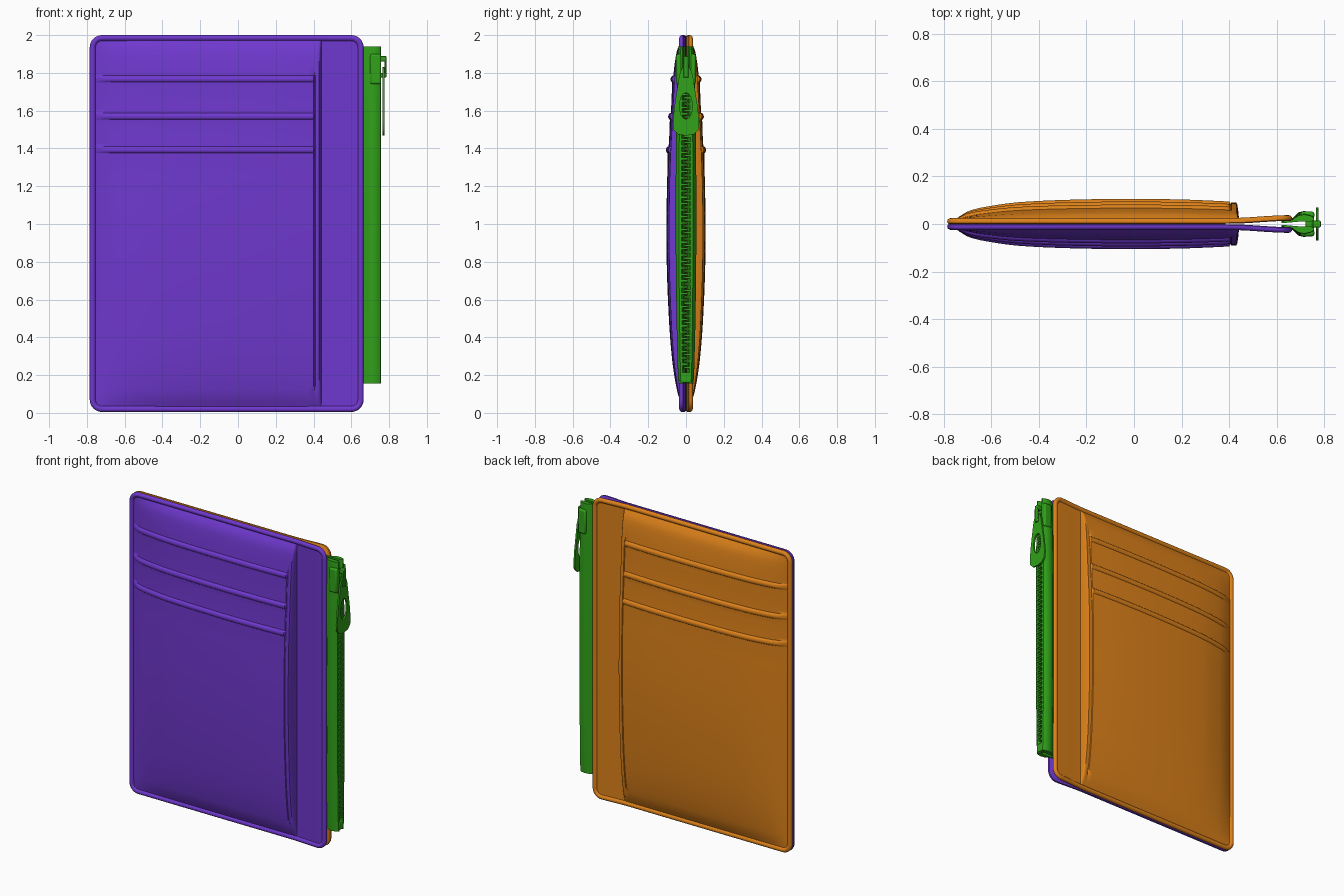
import bpy, bmesh, math

if "Cube" in bpy.data.objects:
    bpy.data.objects.remove(bpy.data.objects["Cube"])


def material(name, col):
    m = bpy.data.materials.new(name)
    m.diffuse_color = (*col, 1)
    m.use_nodes = True
    m.node_tree.nodes["Principled BSDF"].inputs["Base Color"].default_value = m.diffuse_color
    return m


PURPLE = material("purple", (0.16, 0.04, 0.62))
ORANGE = material("orange", (0.72, 0.22, 0.01))
GREEN = material("green", (0.03, 0.36, 0.01))


def make(name, verts, faces, mat, angle=40, bevel=0):
    me = bpy.data.meshes.new(name)
    me.from_pydata(verts, [], faces)
    bm = bmesh.new()
    bm.from_mesh(me)
    bmesh.ops.recalc_face_normals(bm, faces=bm.faces)
    bm.to_mesh(me)
    bm.free()
    me.materials.append(mat)
    ob = bpy.data.objects.new(name, me)
    bpy.context.collection.objects.link(ob)
    if bevel:
        b = ob.modifiers.new("bevel", 'BEVEL')
        b.width, b.segments = bevel, 2
    bpy.ops.object.select_all(action='DESELECT')
    ob.select_set(True)
    bpy.context.view_layer.objects.active = ob
    bpy.ops.object.shade_smooth_by_angle(angle=math.radians(angle))
    return ob


def smooth(t):
    t = min(max(t, 0), 1)
    return t * t * (3 - 2 * t)


def interp(pts, v):
    # smooth (Catmull-Rom style) interpolation through profile points
    for i in range(len(pts) - 1):
        (a, p), (b, q) = pts[i], pts[i + 1]
        if v <= b:
            a0, p0 = pts[max(i - 1, 0)]
            b1, q1 = pts[min(i + 2, len(pts) - 1)]
            t, h = (v - a) / (b - a), b - a
            m0, m1 = (q - p0) / (b - a0) * h, (q1 - p) / (b1 - a) * h
            return ((2*t**3 - 3*t*t + 1) * p + (t**3 - 2*t*t + t) * m0
                    + (3*t*t - 2*t**3) * q + (t**3 - t*t) * m1)
    return pts[-1][1]


def flare(x):
    # panels part slightly towards the zip side
    return 0.012 * smooth((x - 0.40) / 0.25)


# Leather panel: rounded rectangle with a rolled rim
def outline(d, r=0.065):
    x0, x1, z0, z1 = -0.785 + d, 0.665 - d, 0.005 + d, 2 - d
    r = r - d
    top = [(x0 + r - r * math.cos(a), z1 - r + r * math.sin(a))
           for a in [math.pi / 2 * i / 8 for i in range(9)]]
    top += [(x0 + r + (x1 - x0 - 2 * r) * i / 24, z1) for i in range(1, 24)]
    top += [(x1 - r + r * math.sin(a), z1 - r + r * math.cos(a))
            for a in [math.pi / 2 * i / 8 for i in range(9)]]
    return top + [(x, z0 + z1 - z) for x, z in reversed(top)]


RIM = [(0.006, 0.001), (0.001, 0.005), (0, 0.012), (0.002, 0.018), (0.008, 0.023),
       (0.015, 0.025), (0.022, 0.023), (0.028, 0.018), (0.031, 0.014)]


def panel(name, s, mat):
    verts, faces = [], []
    for d, y in RIM:
        verts += [(x, s * (y + flare(x)), z) for x, z in outline(d)]
    n = len(verts) // len(RIM)
    for k in range(len(RIM) - 1):
        for i in range(n):
            j = (i + 1) % n
            faces.append((k*n + i, k*n + j, k*n + n + j, k*n + n + i))
    for o in (0, (len(RIM) - 1) * n):
        faces += [(o + i, o + i + 1, o + n - 2 - i, o + n - 1 - i) for i in range(n // 2 - 1)]
    make(name, verts, faces, mat)


# Bulging card pockets: height surface with rolled pocket mouths
XP = [(-0.76, 0), (-0.72, 0.24), (-0.65, 0.52), (-0.47, 0.84), (-0.1, 1), (0.2, 0.97), (0.44, 0.84)]
ZP = [(0.03, 0), (0.1, 0.03), (0.3, 0.062), (0.6, 0.082), (0.9, 0.09), (1.2, 0.087),
      (1.38, 0.08), (1.57, 0.068), (1.76, 0.056), (1.88, 0.042), (1.94, 0.027), (1.975, 0)]
MOUTHS = (1.393, 1.57, 1.768)


def height(x, z):
    h = interp(XP, x) * interp(ZP, z)
    edge = smooth((x + 0.76) / 0.06)
    if x < 0.404:
        for m in MOUTHS:
            t = (z - m) / 0.018
            if abs(t) < 1:
                h += 0.013 * edge * math.sqrt(1 - t * t)
            elif -6 < t <= -1:
                h += 0.003 * edge * (t + 6) / 5      # pocket layer stands proud
    if 0.402 < x < 0.407 and 0.12 < z < 1.8:
        h -= 0.005                                   # stitched seam
    if x > 0.43:
        h *= max(0, 1 - ((x - 0.43) / 0.012) ** 2)   # rolled side edge
    return 0.013 + flare(x) + h


def pockets(name, s, mat):
    xs = [-0.76 + 1.16 * (i / 40) for i in range(41)]
    xs += [0.403, 0.406, 0.409, 0.42, 0.43, 0.434, 0.438, 0.4405, 0.4418, 0.442]
    zs = {round(0.03 + 1.945 * i / 64, 4) for i in range(65)}
    zs = {z for z in zs if all(abs(z - m) > 0.022 for m in MOUTHS)}
    for m in MOUTHS:
        zs |= {m + 0.018 * t for t in (-1.02, -0.97, -0.8, -0.45, 0, 0.45, 0.8, 0.97, 1.02)}
    zs = sorted(zs)
    verts = [(x, s * height(x, z), z) for z in zs for x in xs]
    n = len(xs)
    faces = [(j*n + i, j*n + i + 1, j*n + n + i + 1, j*n + n + i)
             for j in range(len(zs) - 1) for i in range(n - 1)]
    ob = make(name, verts, faces, mat, 45)
    # an open sheet: make sure it faces outwards
    if ob.data.polygons[len(faces) // 2].normal.y * s < 0:
        ob.data.flip_normals()


for side, s, mat in (("front", -1, PURPLE), ("back", 1, ORANGE)):
    panel(side + "_panel", s, mat)
    pockets(side + "_card_pockets", s, mat)

# Zip tapes: bowed strips either side of the teeth
TAPE = [(0.62, 0.004), (0.62, 0.012), (0.665, 0.022), (0.69, 0.044), (0.715, 0.05),
        (0.74, 0.044), (0.755, 0.034), (0.757, 0.022), (0.745, 0.014), (0.69, 0.012)]
for side, s in (("front", -1), ("back", 1)):
    verts, faces, n, rows = [], [], len(TAPE), 24
    for k in range(rows + 1):
        t = k / rows
        w = 0.8 + 0.3 * math.sin(math.pi * t) ** 0.7 if 0 < t < 1 else 0.8
        verts += [(x, s * y * w, 0.155 + 1.785 * t) for x, y in TAPE]
    for k in range(rows):
        faces += [(k*n + i, k*n + (i+1) % n, k*n + n + (i+1) % n, k*n + n + i) for i in range(n)]
    faces += [tuple(range(n)), tuple(range(rows * n, rows * n + n))]
    make(side + "_zip_tape", verts, faces, GREEN)


def boxes(name, items, bevel=0):
    verts, faces = [], []
    for x0, x1, y0, y1, z0, z1 in items:
        o = len(verts)
        verts += [(x, y, z) for x in (x0, x1) for y in (y0, y1) for z in (z0, z1)]
        faces += [tuple(o + i for i in f) for f in
                  ((0, 1, 3, 2), (4, 6, 7, 5), (0, 4, 5, 1), (2, 3, 7, 6), (0, 2, 6, 4), (1, 5, 7, 3))]
    return make(name, verts, faces, GREEN, 30, bevel)


# Interlocking teeth and end stops
teeth = []
for i in range(92):
    z, s = 0.235 + i * 0.017, (-1) ** i
    teeth.append((0.735, 0.757, *sorted((s * 0.024, -s * 0.010)), z, z + 0.011))
boxes("zip_teeth", teeth)
boxes("zip_bottom_stop", [(0.72, 0.757, -0.026, 0.026, 0.16, 0.215)], 0.006)

# Slider: two cheeks, a core and a bridge for the pull
boxes("slider_body", [(0.70, 0.758, 0.022, 0.052, 1.74, 1.90), (0.70, 0.758, -0.052, -0.022, 1.74, 1.90),
                      (0.72, 0.752, -0.022, 0.022, 1.76, 1.85)], 0.01)
boxes("slider_bridge", [(0.752, 0.785, -0.014, 0.014, 1.86, 1.89), (0.752, 0.785, -0.014, 0.014, 1.775, 1.80),
                        (0.776, 0.785, -0.014, 0.014, 1.785, 1.88)], 0.004)

# Pull tab: tapered plate with an oval hole
HALF = [(0, 1.468), (0.042, 1.474), (0.066, 1.50), (0.07, 1.54), (0.062, 1.62),
        (0.048, 1.71), (0.035, 1.79), (0.022, 1.825), (0, 1.832)]
outer = HALF + [(-y, z) for y, z in reversed(HALF[1:-1])]
n = len(outer)
inner = [(0.034 * math.cos(a), 1.625 + 0.07 * math.sin(a))
         for a in [-math.pi / 2 + 2 * math.pi * i / n for i in range(n)]]
verts = [(x, y, z) for x in (0.765, 0.776) for loop in (outer, inner) for y, z in loop]
faces = []
for i in range(n):
    j = (i + 1) % n
    for a, b in ((0, n), (2*n, 3*n), (0, 2*n), (n, 3*n)):
        faces.append((a + i, a + j, b + j, b + i))
make("pull_tab", verts, faces, GREEN, 40)
